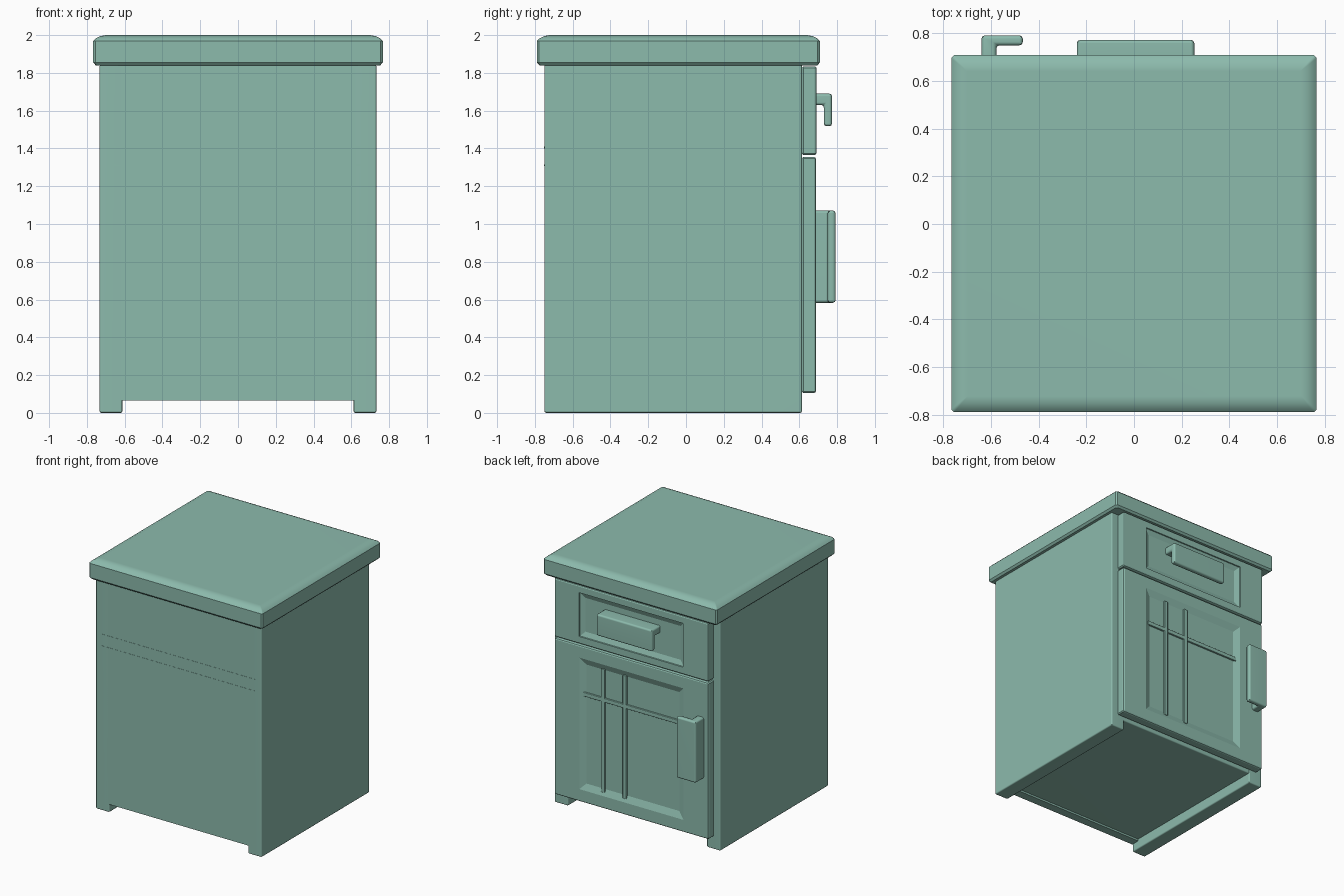
import bpy, bmesh
from mathutils import Vector

if "Cube" in bpy.data.objects:
    bpy.data.objects.remove(bpy.data.objects["Cube"])

# Grey-green paint
paint = bpy.data.materials.new("green_paint")
paint.diffuse_color = (0.264, 0.494, 0.415, 1.0)
paint.use_nodes = True
paint.node_tree.nodes["Principled BSDF"].inputs["Base Color"].default_value = paint.diffuse_color


def finish(name, bm, bevel=0.0, smooth=True):
    bmesh.ops.recalc_face_normals(bm, faces=bm.faces[:])
    if bevel:
        bmesh.ops.bevel(bm, geom=bm.edges[:], offset=bevel, segments=2,
                        profile=0.5, affect='EDGES', clamp_overlap=True)
    mesh = bpy.data.meshes.new(name)
    bm.to_mesh(mesh)
    bm.free()
    mesh.materials.append(paint)
    obj = bpy.data.objects.new(name, mesh)
    bpy.context.collection.objects.link(obj)
    if smooth:
        bpy.ops.object.select_all(action='DESELECT')
        obj.select_set(True)
        bpy.context.view_layer.objects.active = obj
        bpy.ops.object.shade_smooth_by_angle(angle=0.8 if bevel else 0.6)
        mod = obj.modifiers.new("even_shading", 'WEIGHTED_NORMAL')
        mod.keep_sharp = True
    return obj


def prism(name, points, vector, bevel=0.01):
    """Extrude a flat outline along a vector and round its edges."""
    bm = bmesh.new()
    lo = [bm.verts.new(p) for p in points]
    hi = [bm.verts.new(Vector(p) + vector) for p in points]
    bm.faces.new(lo)
    bm.faces.new(hi)
    for i in range(len(lo)):
        bm.faces.new((lo[i - 1], lo[i], hi[i], hi[i - 1]))
    return finish(name, bm, bevel, bevel > 0)


def box(name, x, y, z, bevel=0.01):
    pts = [(x[0], y[0], z[0]), (x[1], y[0], z[0]), (x[1], y[1], z[0]), (x[0], y[1], z[0])]
    return prism(name, pts, Vector((0, 0, z[1] - z[0])), bevel)


def loft(name, rings, place, smooth=True):
    """Stack rectangles (half a, half b, height, corner cut) and cap both ends."""
    bm = bmesh.new()
    loops = []
    for a, b, h, c in rings:
        pts = [(a - c, -b), (a, c - b), (a, b - c), (a - c, b),
               (c - a, b), (-a, b - c), (-a, c - b), (c - a, -b)]
        loops.append([bm.verts.new(place(u, v, h)) for u, v in pts])
    for lo, hi in zip(loops, loops[1:]):
        for i in range(8):
            j = (i + 1) % 8
            bm.faces.new((lo[i], lo[j], hi[j], hi[i]))
    bm.faces.new(loops[0])
    bm.faces.new(loops[-1])
    return finish(name, bm, 0.0, smooth)


def front_panel(name, z0, z1, y1, margin, step, slope, depth):
    """Rounded slab with a stepped and sloped recess on its +y face."""
    mid, b, a, y0, r = (z0 + z1) / 2, (z1 - z0) / 2, 0.68, 0.61, 0.012
    ra, rb = 0.46, b - margin
    rings = [(a - r, b - r, y0, 0.004), (a, b, y0 + r, 0.008), (a, b, y1 - r, 0.008),
             (a - 0.004, b - 0.004, y1 - 0.004, 0.006), (a - r, b - r, y1, 0.004),
             (ra, rb, y1, 0.001)]
    if step:
        rings.append((ra - 0.002, rb - 0.002, y1 - step, 0.001))
    rings.append((ra - slope, rb - slope, y1 - depth, 0.001))
    return loft(name, rings, lambda u, v, h: (u, h, v + mid), smooth=False)


# Carcass
for side, s in (("left", -1), ("right", 1)):
    box(side + "_side_panel", sorted((s * 0.612, s * 0.733)), (-0.75, 0.614), (0, 1.845))
box("back_panel", (-0.635, 0.635), (-0.75, -0.68), (0.065, 1.845), 0)
box("floor_panel", (-0.62, 0.62), (-0.70, 0.612), (0.08, 0.17))
box("divider_shelf", (-0.68, 0.68), (-0.70, 0.612), (1.31, 1.40))
box("upper_panel", (-0.62, 0.62), (-0.70, 0.612), (1.76, 1.845))

# Two fine seams across the back where the shelf meets it
for i, z in enumerate((1.312, 1.405)):
    box(f"back_seam_{i + 1}", (-0.68, 0.68), (-0.7515, -0.70), (z - 0.004, z + 0.004), 0)

# Worktop with a soft chamfer around its upper edge
top_rings = [(0.753, 0.736, 1.84, 0.012), (0.767, 0.7495, 1.855, 0.012),
             (0.767, 0.7495, 1.968, 0.012), (0.752, 0.7345, 1.983, 0.010),
             (0.73, 0.7125, 1.994, 0.006), (0.70, 0.6825, 2.0, 0.002)]
loft("worktop", top_rings, lambda u, v, h: (u, v - 0.0405, h))

# Drawer front and door, each with a recessed field
front_panel("drawer_front", 1.365, 1.835, 0.692, 0.06, 0.008, 0.04, 0.024)
front_panel("door", 0.105, 1.355, 0.689, 0.10, 0, 0.05, 0.02)

# Thin strips on the door
for i, x in enumerate((0.257, 0.066)):
    box(f"door_strip_upright_{i + 1}", (x - 0.016, x + 0.016), (0.65, 0.684), (0.23, 1.215), 0.004)
box("door_strip_cross", (-0.43, 0.43), (0.65, 0.683), (0.952, 0.984), 0.004)

# Hooked handles, an L outline for each
drawer_outline = [(0.655, 1.69), (0.773, 1.69), (0.773, 1.518), (0.73, 1.518), (0.73, 1.63), (0.655, 1.63)]
prism("drawer_handle", [(-0.24, y, z) for y, z in drawer_outline], Vector((0.493, 0, 0)), 0.014)
door_outline = [(-0.64, 0.67), (-0.64, 0.792), (-0.467, 0.792), (-0.467, 0.75), (-0.578, 0.75), (-0.578, 0.67)]
prism("door_handle", [(x, y, 0.583) for x, y in door_outline], Vector((0, 0, 0.488)), 0.014)
